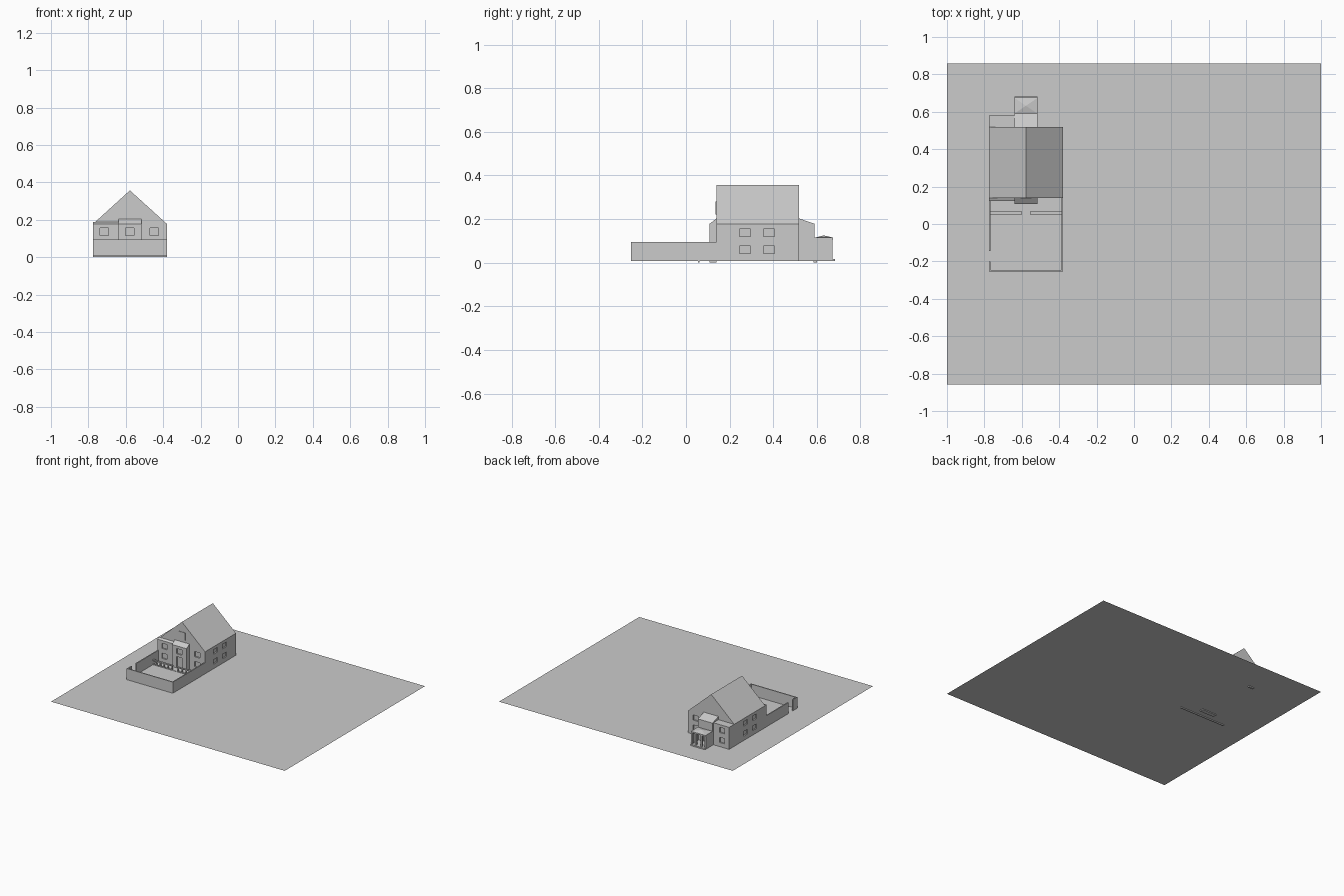
import bpy, bmesh

cube = bpy.data.objects.get("Cube")
if cube:
    bpy.data.objects.remove(cube, do_unlink=True)

grey = bpy.data.materials.new("plain_grey")
grey.use_nodes = True
grey.diffuse_color = (0.6, 0.6, 0.6, 1)
grey.node_tree.nodes["Principled BSDF"].inputs["Base Color"].default_value = (0.6, 0.6, 0.6, 1)

GROUND = 0.008
LEFT, RIGHT, MID = -0.775, -0.38, -0.578     # house sides and centre line
FRONT, BACK = 0.14, 0.518                    # gable walls
PORCH_L, PORCH_R = -0.64, -0.515
EAVE, RIDGE = 0.178, 0.357
YARD, YARD_TOP, T = -0.253, 0.094, 0.008


def add_boxes(bm, boxes):
    for x0, x1, y0, y1, z0, z1 in boxes:
        verts = bmesh.ops.create_cube(bm, size=1)["verts"]
        for v in verts:
            v.co = (x0 + (v.co.x + 0.5) * (x1 - x0),
                    y0 + (v.co.y + 0.5) * (y1 - y0),
                    z0 + (v.co.z + 0.5) * (z1 - z0))


def finish(name, bm):
    bmesh.ops.recalc_face_normals(bm, faces=bm.faces)
    mesh = bpy.data.meshes.new(name)
    bm.to_mesh(mesh)
    bm.free()
    mesh.materials.append(grey)
    ob = bpy.data.objects.new(name, mesh)
    bpy.context.collection.objects.link(ob)
    return ob


def boxes(name, items):
    bm = bmesh.new()
    add_boxes(bm, items)
    return finish(name, bm)


def prism(name, profile, axis, a, b):
    """Extrude a profile along x (profile is y, z) or along y (profile is x, z)."""
    bm = bmesh.new()
    face = bm.faces.new([bm.verts.new((a, p, z) if axis == "x" else (p, a, z))
                         for p, z in profile])
    new = bmesh.ops.extrude_face_region(bm, geom=[face])["geom"]
    step = (b - a, 0, 0) if axis == "x" else (0, b - a, 0)
    bmesh.ops.translate(bm, vec=step,
                        verts=[g for g in new if isinstance(g, bmesh.types.BMVert)])
    return finish(name, bm)


def cut(ob, openings):
    """Carve recessed openings into a part."""
    cutter = boxes("opening_cutter", openings)
    cutter.hide_render = True
    mod = ob.modifiers.new("openings", "BOOLEAN")
    mod.operation, mod.solver, mod.object = "DIFFERENCE", "EXACT", cutter
    bpy.context.view_layer.objects.active = ob
    bpy.ops.object.modifier_apply(modifier=mod.name)
    bpy.data.objects.remove(cutter, do_unlink=True)


def hole_y(x, y, z, w=0.045, h=0.04):
    return (x - w / 2, x + w / 2, y - 0.01, y + 0.01, z - h / 2, z + h / 2)


def hole_x(x, y, z, w=0.05, h=0.035):
    return (x - 0.01, x + 0.01, y - w / 2, y + w / 2, z - h / 2, z + h / 2)


LOW, HIGH = 0.06, 0.137     # window heights on the two floors

# Ground sheet
bm = bmesh.new()
bmesh.ops.create_grid(bm, x_segments=1, y_segments=1, size=1)
for v in bm.verts:
    v.co.y *= 0.857
    v.co.z = GROUND
finish("ground_sheet", bm)

# Main house with its gable roof
house = prism("house_body", [(LEFT, GROUND), (RIGHT, GROUND), (RIGHT, EAVE),
                             (MID, RIDGE), (LEFT, EAVE)], "y", FRONT, BACK)
cut(house, [hole_x(x, y, z) for x in (LEFT, RIGHT) for y in (0.27, 0.38) for z in (LOW, HIGH)]
    + [hole_y(-0.447, y, z) for y in (FRONT, BACK) for z in (LOW, HIGH)])
boxes("attic_window", [(MID - 0.03, MID + 0.03, FRONT - 0.004, FRONT, 0.22, 0.28)])

# Shallow bays on the left of the front and back walls
front_bay = prism("front_bay", [(0.122, GROUND), (FRONT, GROUND), (FRONT, 0.187),
                                (0.122, EAVE)], "x", LEFT, PORCH_L)
cut(front_bay, [hole_y(-0.715, 0.122, z) for z in (LOW, HIGH)])
back_bay = boxes("back_bay", [(LEFT, PORCH_L, BACK, 0.58, GROUND, EAVE)])
cut(back_bay, [hole_y(-0.715, 0.58, z) for z in (LOW, HIGH)])

# Entrance blocks with sloping tops, front and back
front_entry = prism("front_entry", [(0.108, 0.002), (FRONT, 0.002), (FRONT, 0.203),
                                    (0.108, EAVE)], "x", PORCH_L, PORCH_R)
cut(front_entry, [hole_y(MID, 0.108, 0.055, 0.045, 0.08), hole_y(MID, 0.108, HIGH)])
back_entry = prism("back_entry", [(BACK, GROUND), (0.59, GROUND), (0.59, EAVE),
                                  (BACK, 0.203)], "x", PORCH_L, PORCH_R)
cut(back_entry, [hole_y(MID, 0.59, 0.055, 0.045, 0.08)])
boxes("back_door_sill", [(MID - 0.022, MID + 0.022, 0.585, 0.6, 0, 0.014)])

# Back porch: floor, posts, side panels and low hipped roof
boxes("back_porch_floor", [(PORCH_L, PORCH_R, 0.59, 0.683, GROUND, 0.018)])
boxes("back_porch_posts", [(x, x + 0.012, 0.66, 0.672, GROUND, 0.11)
                           for x in (PORCH_L, -0.607, -0.56, PORCH_R - 0.012)])
boxes("back_porch_sides", [(x, x + 0.006, 0.59, 0.66, GROUND, 0.11)
                           for x in (PORCH_L, PORCH_R - 0.006)])
boxes("back_porch_beam", [(PORCH_L, PORCH_R, 0.59, 0.675, 0.105, 0.115)])
bm = bmesh.new()
base = [bm.verts.new((x, y, 0.115)) for x, y in
        ((PORCH_L, 0.59), (PORCH_R, 0.59), (PORCH_R, 0.675), (PORCH_L, 0.675))]
tip = bm.verts.new((MID, 0.632, 0.125))
bm.faces.new(base)
for i in range(4):
    bm.faces.new((base[i], base[(i + 1) % 4], tip))
finish("back_porch_roof", bm)

# Yard wall with a gateway on the left side
boxes("yard_wall", [
    (LEFT, RIGHT, YARD, YARD + T, GROUND, YARD_TOP),
    (RIGHT - T, RIGHT, YARD + T, FRONT, GROUND, YARD_TOP),
    (LEFT, LEFT + T, YARD + T, -0.2, GROUND, YARD_TOP),
    (LEFT, LEFT + T, -0.145, 0.122, GROUND, YARD_TOP)])

# Low railing across the yard, open in the middle
rails = []
for x0, x1 in ((LEFT, -0.6), (-0.555, RIGHT)):
    rails.append((x0, x1, 0.052, 0.066, 0.04, 0.047))
    rails.append((x0, x1, 0.055, 0.063, 0, 0.014))
    for i in range(6):
        x = x0 + (x1 - x0 - 0.008) * i / 5
        rails.append((x, x + 0.008, 0.055, 0.063, 0.012, 0.041))
boxes("yard_railing", rails)
boxes("railing_step", [(-0.6, -0.555, 0.055, 0.063, 0, 0.01)])
